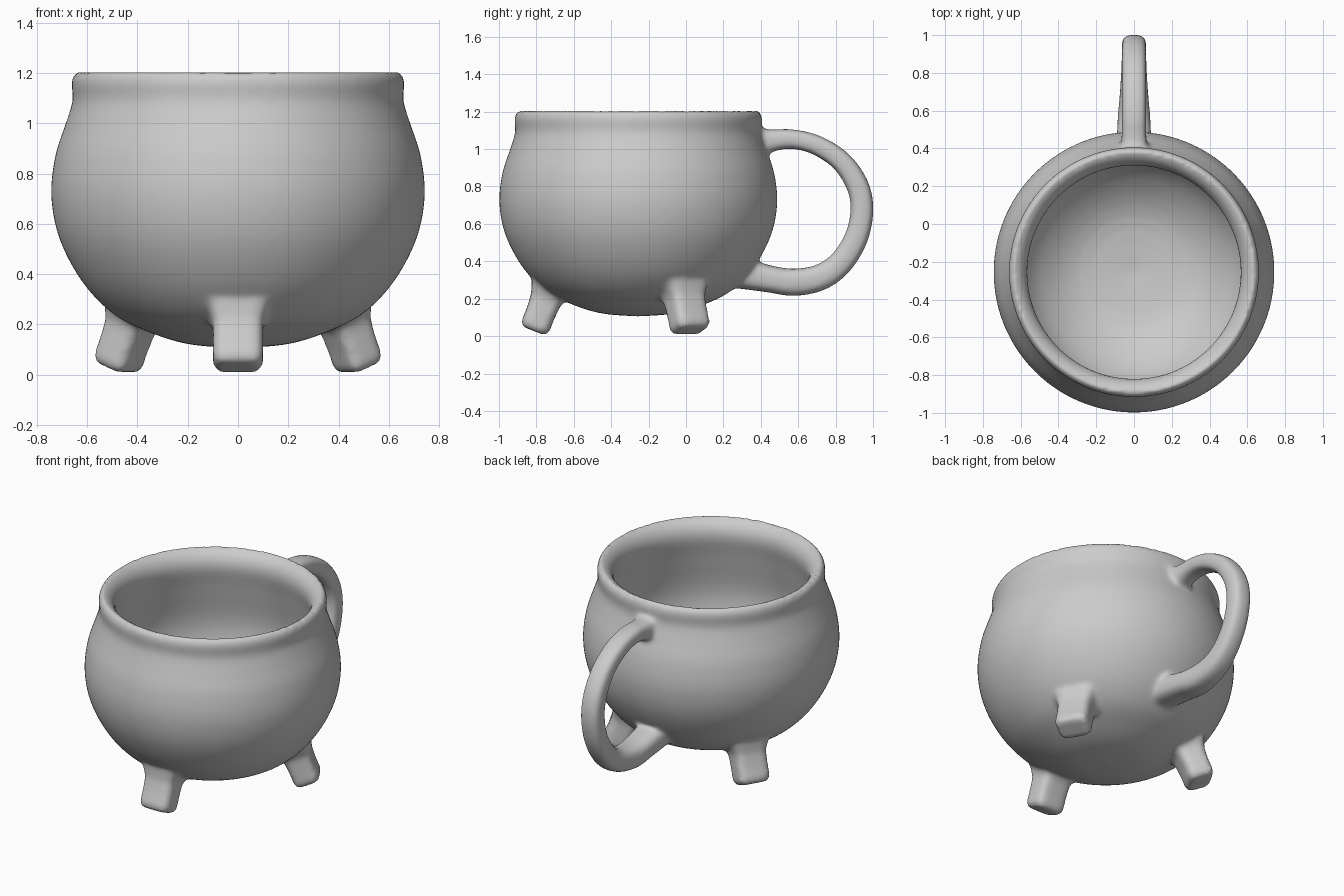
import bpy, bmesh, math
from mathutils import Vector

cube = bpy.data.objects.get("Cube")
if cube:
    bpy.data.objects.remove(cube)

CENTRE_Y = -0.255

clay = bpy.data.materials.new("grey_clay")
clay.use_nodes = True
clay.diffuse_color = (0.6, 0.6, 0.6, 1)
clay.node_tree.nodes["Principled BSDF"].inputs["Base Color"].default_value = (0.6, 0.6, 0.6, 1)


def spline(points, steps):
    """Catmull-Rom curve through control tuples of any length."""
    pts = [Vector(p) for p in points]
    pts = [2 * pts[0] - pts[1]] + pts + [2 * pts[-1] - pts[-2]]
    out = []
    for a, b, c, d in zip(pts, pts[1:], pts[2:], pts[3:]):
        for i in range(steps):
            t = i / steps
            out.append(0.5 * (2 * b + (c - a) * t + (2 * a - 5 * b + 4 * c - d) * t ** 2
                              + (3 * b - a - 3 * c + d) * t ** 3))
    return out + [pts[-2]]


def ring(centre, u, v, sides, power=1.0):
    """Loop spanned by u and v; a power below one squares it off."""
    loop = []
    for i in range(sides):
        a = math.tau * i / sides
        c, s = math.cos(a), math.sin(a)
        loop.append(centre + u * math.copysign(abs(c) ** power, c)
                    + v * math.copysign(abs(s) ** power, s))
    return loop


def loft(name, rings):
    """Skin a list of loops and cap both ends."""
    bm = bmesh.new()
    loops = [[bm.verts.new(p) for p in r] for r in rings]
    n = len(loops[0])
    for a, b in zip(loops, loops[1:]):
        for i in range(n):
            j = (i + 1) % n
            bm.faces.new((a[i], a[j], b[j], b[i]))
    bm.faces.new(loops[0])
    bm.faces.new(loops[-1])
    bmesh.ops.recalc_face_normals(bm, faces=bm.faces)
    mesh = bpy.data.meshes.new(name)
    bm.to_mesh(mesh)
    bm.free()
    mesh.materials.append(clay)
    obj = bpy.data.objects.new(name, mesh)
    bpy.context.collection.objects.link(obj)
    return obj


X, Y, Z = Vector((1, 0, 0)), Vector((0, 1, 0)), Vector((0, 0, 1))

# Round pot: outer wall up, over the rim, then down the hollow
outer = [(0.005, 0.105), (0.2, 0.122), (0.36, 0.172), (0.5, 0.245), (0.62, 0.37),
         (0.71, 0.54), (0.743, 0.71), (0.727, 0.87), (0.685, 1.0), (0.658, 1.09),
         (0.662, 1.16), (0.648, 1.2)]
inner = [(0.62, 1.2), (0.58, 1.16), (0.565, 1.09), (0.595, 0.95), (0.635, 0.72),
         (0.605, 0.54), (0.5, 0.37), (0.3, 0.24), (0.005, 0.2)]
profile = spline(outer + inner, 4)
parts = [loft("mug_body", [ring(Vector((0, CENTRE_Y, p.y)), X * p.x, Y * p.x, 96)
                           for p in profile])]

# Three splayed stub feet: distance up the leg, half width, half depth
leg_shape = [(0, 0.085, 0.066), (0.025, 0.1, 0.08), (0.1, 0.1, 0.079),
             (0.18, 0.1, 0.085), (0.25, 0.125, 0.11)]
for name, degrees in (("front_leg", -90), ("left_leg", 30), ("right_leg", 150)):
    a = math.radians(degrees)
    out = Vector((math.cos(a), math.sin(a), 0))
    side = Z.cross(out)
    up = (Z * 0.93 - out * 0.37).normalized()
    deep = (out * 0.93 + Z * 0.37).normalized()
    foot = Y * CENTRE_Y + out * 0.56 + Z * 0.028
    parts.append(loft(name, [ring(foot + up * t, deep * d, side * w, 32, 0.45)
                             for t, w, d in leg_shape]))

# Loop handle at the back: y, z, half width, half thickness
path = spline([(0.36, 1.03, 0.085, 0.09), (0.46, 1.046, 0.066, 0.06),
               (0.57, 1.053, 0.065, 0.052), (0.7, 1.02, 0.065, 0.053),
               (0.83, 0.935, 0.065, 0.056), (0.915, 0.81, 0.065, 0.06),
               (0.941, 0.68, 0.065, 0.061), (0.912, 0.53, 0.065, 0.063),
               (0.83, 0.395, 0.067, 0.066), (0.72, 0.315, 0.073, 0.07),
               (0.58, 0.288, 0.085, 0.073), (0.45, 0.305, 0.092, 0.072),
               (0.28, 0.34, 0.1, 0.085)], 5)
rings = []
for i, p in enumerate(path):
    before, after = path[max(i - 1, 0)], path[min(i + 1, len(path) - 1)]
    along = Vector((0, after[0] - before[0], after[1] - before[1])).normalized()
    rings.append(ring(Vector((0, p[0], p[1])), X * p[2], X.cross(along) * p[3], 32, 0.7))
parts.append(loft("handle", rings))

# Fuse the parts into one softly blended surface
bpy.ops.object.select_all(action="DESELECT")
for part in parts:
    part.select_set(True)
mug = parts[0]
bpy.context.view_layer.objects.active = mug
bpy.ops.object.join()
mug.name = "cauldron_mug"
remesh = mug.modifiers.new("fuse", "REMESH")
remesh.mode = "VOXEL"
remesh.voxel_size = 0.014
soften = mug.modifiers.new("soften", "SMOOTH")
soften.factor = 0.5
soften.iterations = 10
for modifier in ("fuse", "soften"):
    bpy.ops.object.modifier_apply(modifier=modifier)
if not mug.data.materials:
    mug.data.materials.append(clay)
bpy.ops.object.shade_smooth()
